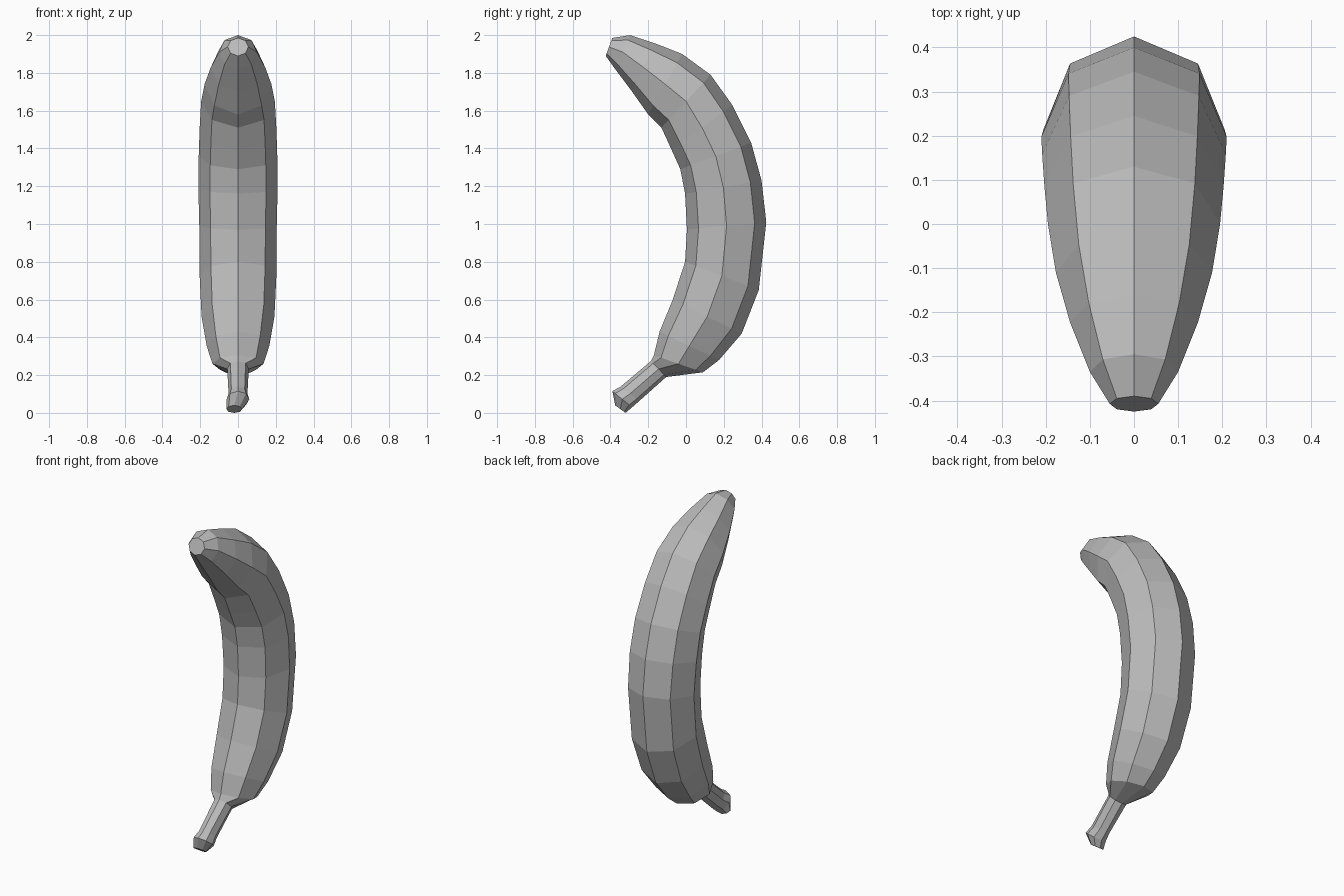
import bpy, bmesh, math
from mathutils import Vector

cube = bpy.data.objects.get("Cube")
if cube:
    bpy.data.objects.remove(cube, do_unlink=True)

SIDES = 8

# Grey skin
skin = bpy.data.materials.new("plain grey")
skin.use_nodes = True
grey = (0.5, 0.5, 0.5, 1)
skin.diffuse_color = grey
skin.node_tree.nodes["Principled BSDF"].inputs["Base Color"].default_value = grey

# Rings from tip to stem: inner (y, z), outer (y, z), half width, x shift
sections = [
    ((-.425, 1.89), (-.39, 1.985), .055, 0),
    ((-.375, 1.82), (-.295, 2.0), .10, 0),
    ((-.285, 1.70), (-.16, 1.955), .145, 0),
    ((-.20, 1.58), (-.02, 1.90), .177, 0),
    ((-.13, 1.51), (.13, 1.79), .195, 0),
    ((-.075, 1.39), (.245, 1.63), .203, 0),
    ((-.03, 1.29), (.345, 1.43), .208, 0),
    ((-.005, 1.16), (.40, 1.23), .21, 0),
    ((.005, .97), (.425, 1.01), .205, 0),
    ((-.005, .80), (.385, .65), .203, 0),
    ((-.07, .60), (.295, .42), .193, 0),
    ((-.14, .43), (.175, .28), .166, 0),
    ((-.17, .305), (.09, .215), .135, 0),
    # Neck, stem and slanted cut end
    ((-.185, .275), (-.105, .19), .057, 0),
    ((-.345, .14), (-.245, .065), .05, 0),
    ((-.39, .115), (-.285, .03), .06, 0),
    ((-.375, .04), (-.32, .0), .042, -.02),
]


def ring(bm, inner, outer, half, shift):
    """Octagonal ring spanning the inner and outer profile points."""
    a, b = Vector((shift, *inner)), Vector((shift, *outer))
    mid, arm, side = (a + b) / 2, (b - a) / 2, Vector((half, 0, 0))
    angles = [math.tau * i / SIDES for i in range(SIDES)]
    return [bm.verts.new(mid + arm * math.cos(t) + side * math.sin(t)) for t in angles]


# Curved fruit lofted through the rings
bm = bmesh.new()
rings = [ring(bm, *s) for s in sections]
for upper, lower in zip(rings, rings[1:]):
    for i in range(SIDES):
        j = (i + 1) % SIDES
        bm.faces.new((upper[i], upper[j], lower[j], lower[i]))
bm.faces.new(rings[0])
bm.faces.new(rings[-1])
bmesh.ops.recalc_face_normals(bm, faces=bm.faces)

mesh = bpy.data.meshes.new("banana")
bm.to_mesh(mesh)
bm.free()
mesh.materials.append(skin)
banana = bpy.data.objects.new("banana", mesh)
bpy.context.collection.objects.link(banana)
